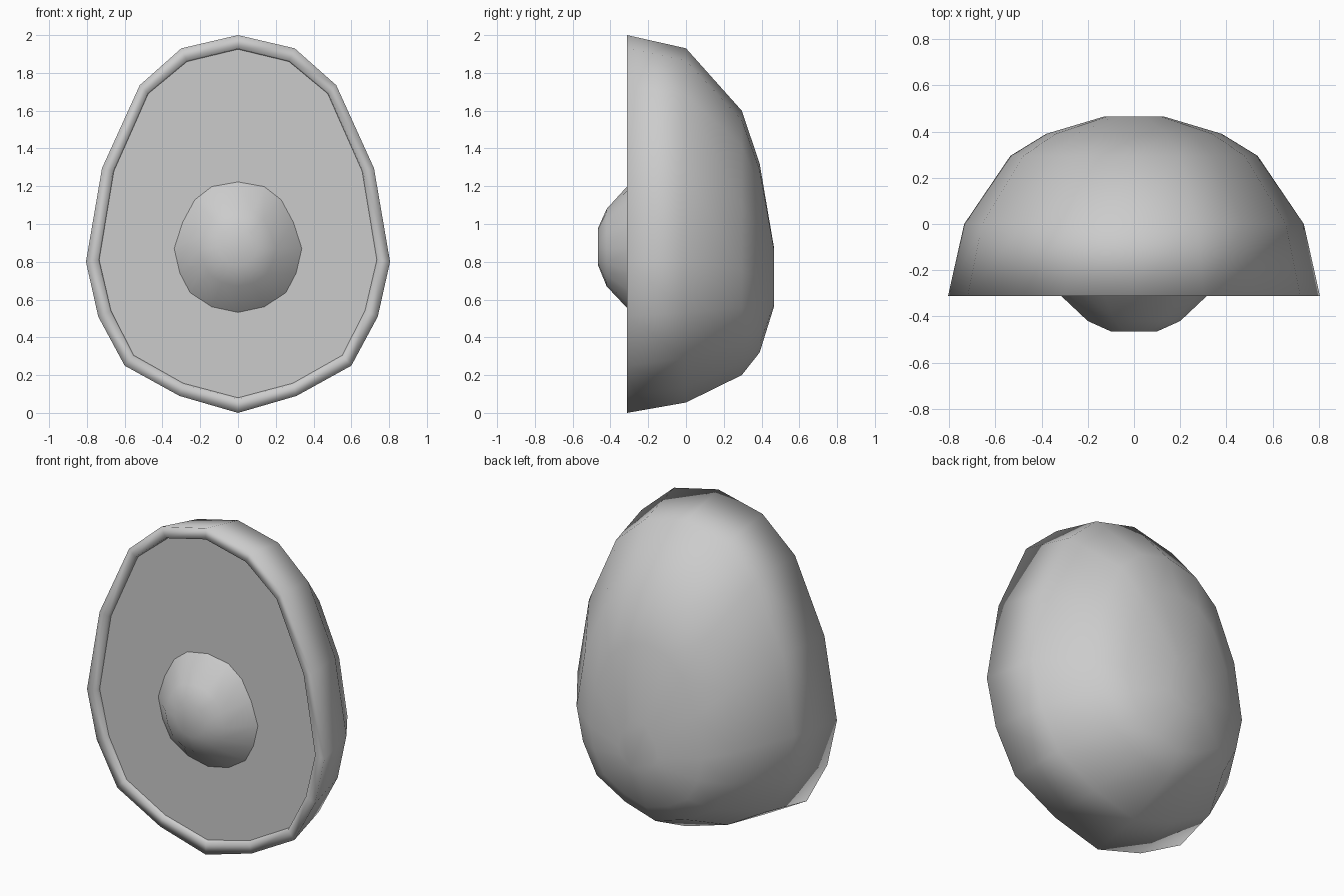
import bpy, bmesh

if "Cube" in bpy.data.objects:
    bpy.data.objects.remove(bpy.data.objects["Cube"])

# Right half of each outline (x, z), top to bottom; mirrored into a full loop
SKIN = [(0, 2.0), (.30, 1.93), (.52, 1.735), (.72, 1.295), (.805, .80),
        (.74, .51), (.60, .25), (.31, .09), (0, 0)]
FLESH = [(0, 1.925), (.27, 1.86), (.475, 1.69), (.657, 1.28), (.735, .81),
         (.672, .54), (.552, .305), (.29, .157), (0, .08)]
PIT = [(0, 1.225), (.14, 1.20), (.23, 1.13), (.295, 1.01), (.34, .87),
       (.31, .74), (.255, .635), (.14, .56), (0, .53)]


def loop(half, y, width=None, lo=None, hi=None):
    """Mirrored outline at depth y, optionally refitted to a half width and z range."""
    w = max(p[0] for p in half)
    top, bot = half[0][1], half[-1][1]
    width, lo, hi = width or w, bot if lo is None else lo, top if hi is None else hi
    full = half + [(-x, z) for x, z in half[-2:0:-1]]
    return [(x * width / w, y, lo + (z - bot) * (hi - lo) / (top - bot)) for x, z in full]


def loft(name, loops, flat_start=False, cap_start=True):
    bm = bmesh.new()
    rings = [[bm.verts.new(p) for p in l] for l in loops]
    n = len(rings[0])
    for a, b in zip(rings, rings[1:]):
        for i in range(n):
            j = (i + 1) % n
            bm.faces.new((a[i], a[j], b[j], b[i]))
    bm.faces.new(rings[-1])
    start = bm.faces.new(rings[0]) if cap_start else None
    bmesh.ops.recalc_face_normals(bm, faces=bm.faces)
    for f in bm.faces:
        f.smooth = True
    if flat_start:
        start.smooth = False
        for e in start.edges:
            e.smooth = False
    me = bpy.data.meshes.new(name)
    bm.to_mesh(me)
    bm.free()
    ob = bpy.data.objects.new(name, me)
    bpy.context.collection.objects.link(ob)
    return ob


# Fruit half: recessed flat flesh, raised rim, then the domed back
loft("fruit_half", [
    loop(FLESH, -.29),
    loop(FLESH, -.312, .742, .073, 1.932),
    loop(SKIN, -.312),
    loop(SKIN, 0, .735, .055, 1.93),
    loop(SKIN, .295, .535, .20, 1.60),
    loop(SKIN, .39, .38, .32, 1.32),
    loop(SKIN, .465, .13, .56, .88),
], flat_start=True)

# Seed dome sitting on the flesh
loft("seed", [
    loop(PIT, -.288),
    loop(PIT, -.42, .20, .67, 1.08),
    loop(PIT, -.465, .10, .78, .98),
], cap_start=False)
